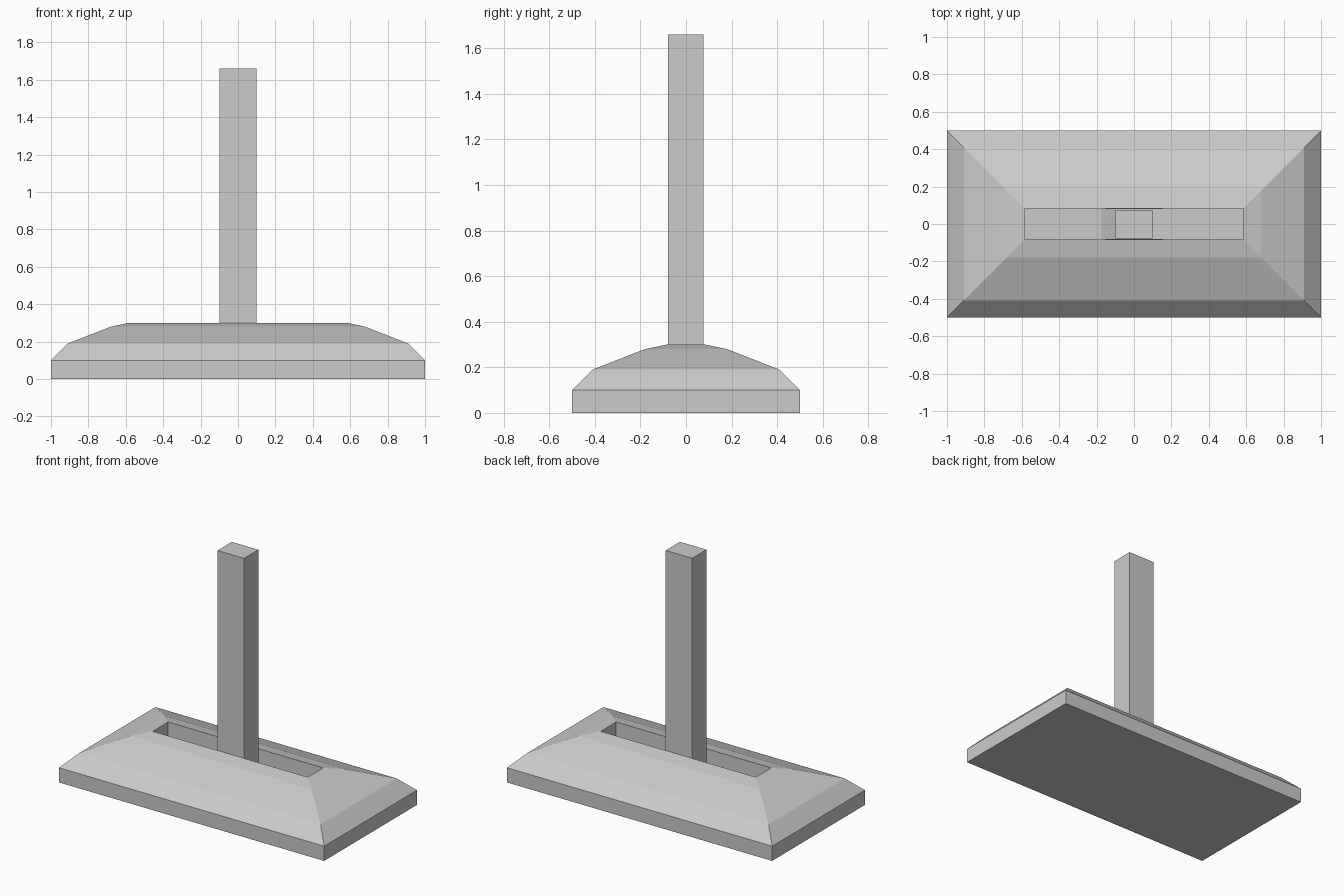
import bpy, bmesh

if "Cube" in bpy.data.objects:
    bpy.data.objects.remove(bpy.data.objects["Cube"])


def ring_solid(name, rings, y_offset=0.0):
    """Closed solid from rectangular rings given as (half_x, half_y, z)."""
    bm = bmesh.new()
    loops = []
    for hx, hy, z in rings:
        loops.append([bm.verts.new((sx * hx, sy * hy + y_offset, z))
                      for sx, sy in ((-1, -1), (1, -1), (1, 1), (-1, 1))])
    for low, high in zip(loops, loops[1:]):
        for i in range(4):
            j = (i + 1) % 4
            bm.faces.new((low[i], low[j], high[j], high[i]))
    bm.faces.new(loops[0][::-1])
    bm.faces.new(loops[-1])
    bmesh.ops.recalc_face_normals(bm, faces=bm.faces)
    mesh = bpy.data.meshes.new(name)
    bm.to_mesh(mesh)
    bm.free()
    obj = bpy.data.objects.new(name, mesh)
    bpy.context.collection.objects.link(obj)
    return obj


# Stepped, bevelled base; the last rings turn down into the lever slot
ring_solid("base", [
    (1.0, 0.5, 0.0),
    (1.0, 0.5, 0.1),
    (0.91, 0.41, 0.19),
    (0.68, 0.18, 0.28),
    (0.585, 0.083, 0.30),
    (0.585, 0.082, 0.16),
    (0.175, 0.080, 0.16),
    (0.10, 0.079, 0.13),
])

# Upright lever standing in the slot
ring_solid("lever", [(0.1, 0.077, 0.13), (0.1, 0.077, 1.66)], y_offset=-0.001)
